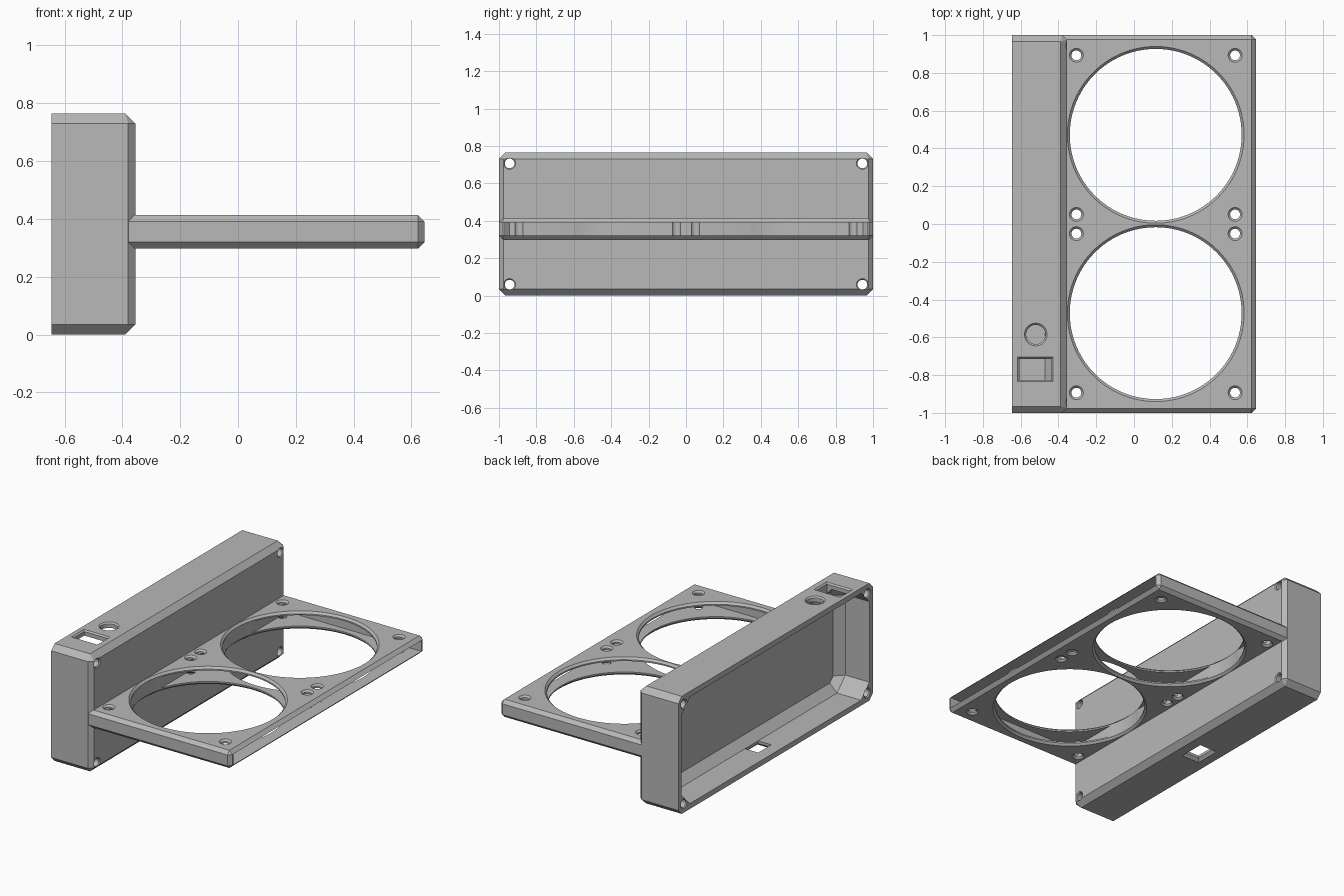
import bpy, bmesh, math
from mathutils import Vector

if "Cube" in bpy.data.objects:
    bpy.data.objects.remove(bpy.data.objects["Cube"])

grey = bpy.data.materials.new("plain grey")
grey.use_nodes = True
COLOUR = (0.48, 0.48, 0.48, 1)
grey.diffuse_color = COLOUR
grey.node_tree.nodes["Principled BSDF"].inputs["Base Color"].default_value = COLOUR

SIGNS = [(a, b) for a in (-1, 1) for b in (-1, 1)]


def make(name, bm):
    bmesh.ops.recalc_face_normals(bm, faces=bm.faces)
    mesh = bpy.data.meshes.new(name)
    bm.to_mesh(mesh)
    bm.free()
    mesh.materials.append(grey)
    obj = bpy.data.objects.new(name, mesh)
    bpy.context.collection.objects.link(obj)
    return obj


def hull(name, points, mid_z):
    """Convex solid from points in one quadrant, mirrored across y and mid_z."""
    bm = bmesh.new()
    for sy, sz in SIGNS:
        for x, y, z in points:
            bm.verts.new((x, sy * y, mid_z + sz * z))
    res = bmesh.ops.convex_hull(bm, input=bm.verts)
    loose = [v for v in bm.verts if not v.link_faces]
    bmesh.ops.delete(bm, geom=loose, context='VERTS')
    bmesh.ops.dissolve_limit(bm, angle_limit=0.01, verts=bm.verts, edges=bm.edges)
    return make(name, bm)


def circle(r, n):
    return [(r * math.cos(2 * math.pi * i / n), r * math.sin(2 * math.pi * i / n)) for i in range(n)]


def rect(w, d):
    return [(-w, -d), (w, -d), (w, d), (-w, d)]


def loft(bm, centre, layers, axis="z"):
    """Skin outlines stacked along an axis; layers are (height, outline)."""
    rings = []
    for h, outline in layers:
        pts = [(centre[0] + a, centre[1] + b) for a, b in outline]
        rings.append([bm.verts.new((a, b, h) if axis == "z" else (h, a, b)) for a, b in pts])
    for low, high in zip(rings, rings[1:]):
        for i in range(len(low)):
            j = (i + 1) % len(low)
            bm.faces.new((low[i], low[j], high[j], high[i]))
    bm.faces.new(rings[0])
    bm.faces.new(rings[-1])


def drill(bm, centre, r, c, low, high, n, axis="z"):
    """Round through hole, countersunk by c at both ends."""
    e = 0.002
    loft(bm, centre, [(low - e, circle(r + c + e, n)), (low + c, circle(r, n)),
                      (high - c, circle(r, n)), (high + e, circle(r + c + e, n))], axis)


def cut(obj, cutter):
    mod = obj.modifiers.new("cut", 'BOOLEAN')
    mod.operation = 'DIFFERENCE'
    mod.solver = 'EXACT'
    mod.object = cutter
    dg = bpy.context.evaluated_depsgraph_get()
    mesh = bpy.data.meshes.new_from_object(obj.evaluated_get(dg))
    obj.modifiers.clear()
    obj.data = mesh
    bpy.data.objects.remove(cutter)


# Control box: bevelled on every edge but the open back
BACK, FACE, MID, H, C = -0.645, -0.355, 0.3825, 0.3825, 0.035
box = hull("control_box", [
    (BACK, 1, H - C), (BACK, 1 - C, H), (-0.38, 1, H - C),
    (-0.39, 1 - C, H), (FACE, 0.975, H - C)], MID)

# Hollow interior with chamfered corners and floor
wy, wz, k, f = 0.965, H - 0.035, 0.085, 0.052
floor = -0.42
cut(box, hull("box_cavity", [
    (BACK - 0.05, wy, wz - k), (BACK - 0.05, wy - k, wz),
    (floor - f, wy, wz - k), (floor - f, wy - k, wz),
    (floor, wy - f, wz - k), (floor, wy - k, wz - f)], MID))

# Corner screw holes, top button hole and connector opening, bottom opening
bm = bmesh.new()
for sy, sz in SIGNS:
    drill(bm, (sy * 0.943, MID + sz * 0.324), 0.026, 0.006, BACK, FACE, 24, "x")
top = 2 * H
loft(bm, (-0.52, -0.585), [(0.68, circle(0.051, 40)), (top - 0.009, circle(0.051, 40)),
                           (top + 0.002, circle(0.062, 40))])
loft(bm, (-0.522, -0.77), [(0.68, rect(0.085, 0.056)), (top - 0.009, rect(0.085, 0.056)),
                           (top + 0.002, rect(0.096, 0.067))])
loft(bm, (-0.52, 0), [(-0.002, rect(0.067, 0.087)), (0.018, rect(0.047, 0.067)),
                      (0.08, rect(0.047, 0.067))])
cut(box, make("box_openings", bm))

# Fan plate: thin bevelled slab
LOW, HIGH = 0.298, 0.413
PMID, PH, B, END = (LOW + HIGH) / 2, (HIGH - LOW) / 2, 0.022, 0.645
plate = hull("fan_plate", [
    (-0.378, 1, PH - B), (-0.378, 1 - B, PH), (END - B, 1, PH - B),
    (END - B, 1 - B, PH), (END, 1 - B, PH - B)], PMID)

# Slot through the plate, open at the far end
cut(plate, hull("plate_slot", [
    (-0.32, 0.945, PH - B), (-0.30, 0.967, PH - B), (END + 0.05, 0.967, PH - B)], PMID))

# Two large fan openings, each with four mounting holes
bm = bmesh.new()
FX, FY = 0.115, 0.472
for side in (-1, 1):
    drill(bm, (FX, side * FY), 0.455, 0.013, LOW, HIGH, 96)
    for sx, sy in SIGNS:
        drill(bm, (FX + sx * 0.42, side * FY + sy * 0.421), 0.026, 0.011, LOW, HIGH, 24)
cut(plate, make("fan_openings", bm))

# Smooth round walls, keep edges sharp
bpy.ops.object.select_all(action='DESELECT')
for obj in (box, plate):
    obj.select_set(True)
bpy.context.view_layer.objects.active = box
bpy.ops.object.shade_smooth_by_angle(angle=math.radians(30))
